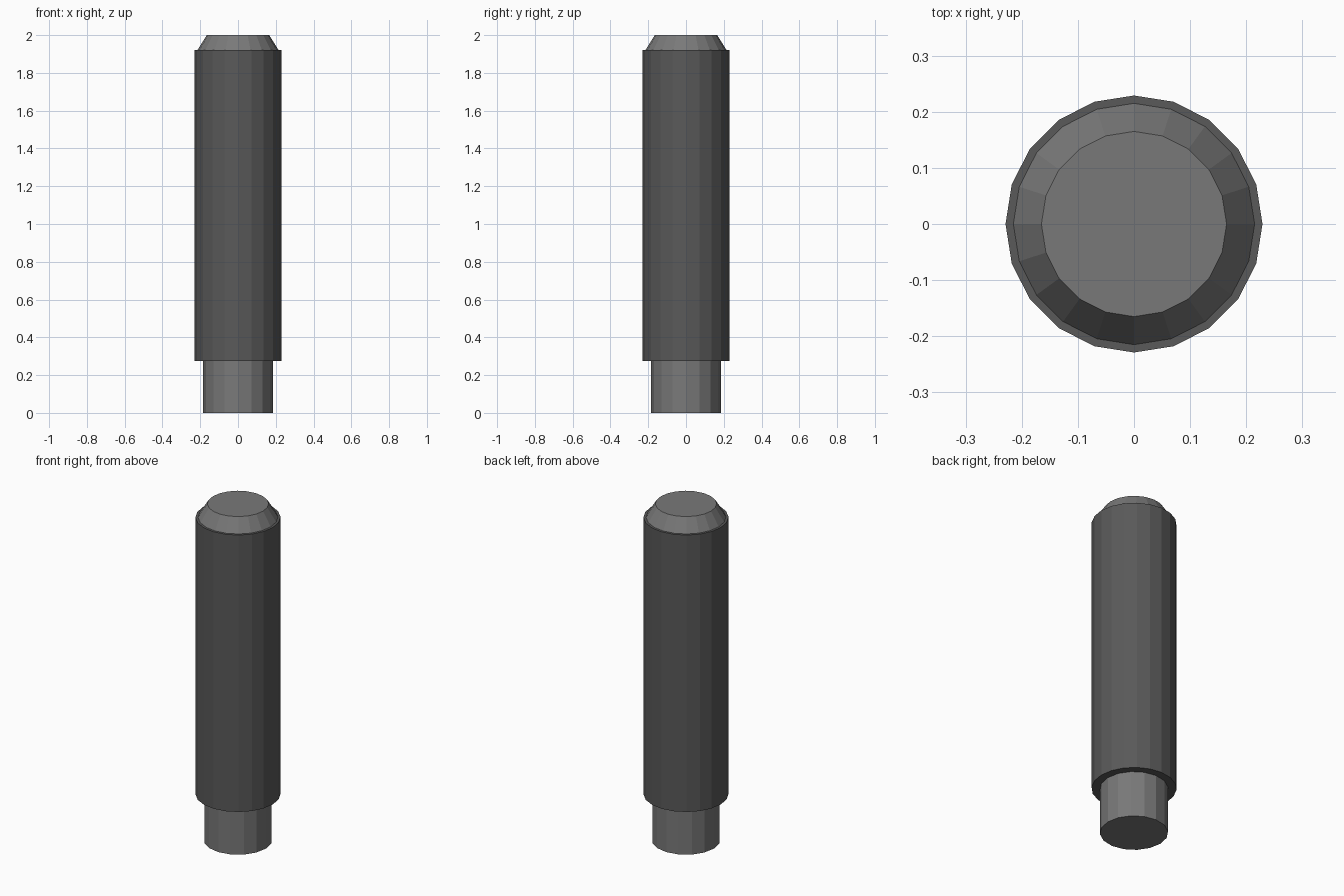
import bpy

if "Cube" in bpy.data.objects:
    bpy.data.objects.remove(bpy.data.objects["Cube"])


def grey(name, value):
    mat = bpy.data.materials.new(name)
    mat.diffuse_color = (value, value, value, 1)
    mat.use_nodes = True
    mat.node_tree.nodes["Principled BSDF"].inputs["Base Color"].default_value = mat.diffuse_color
    return mat


def ring_part(name, sides, r_low, r_high, z_low, z_high, mat):
    bpy.ops.mesh.primitive_cone_add(
        vertices=sides, radius1=r_low, radius2=r_high,
        depth=z_high - z_low, location=(0, 0, (z_low + z_high) / 2))
    part = bpy.context.object
    part.name = name
    part.data.materials.append(mat)
    return part


metal = grey("dark_metal", 0.19)
rubber = grey("black_grip", 0.10)

# narrow stem at the foot
ring_part("lower_stem", 16, 0.184, 0.184, 0.0, 0.275, metal)
# main barrel
ring_part("barrel", 20, 0.229, 0.229, 0.275, 1.92, rubber)
# tapered cap, inset from the barrel rim
ring_part("tapered_cap", 20, 0.215, 0.165, 1.92, 2.0, metal)
